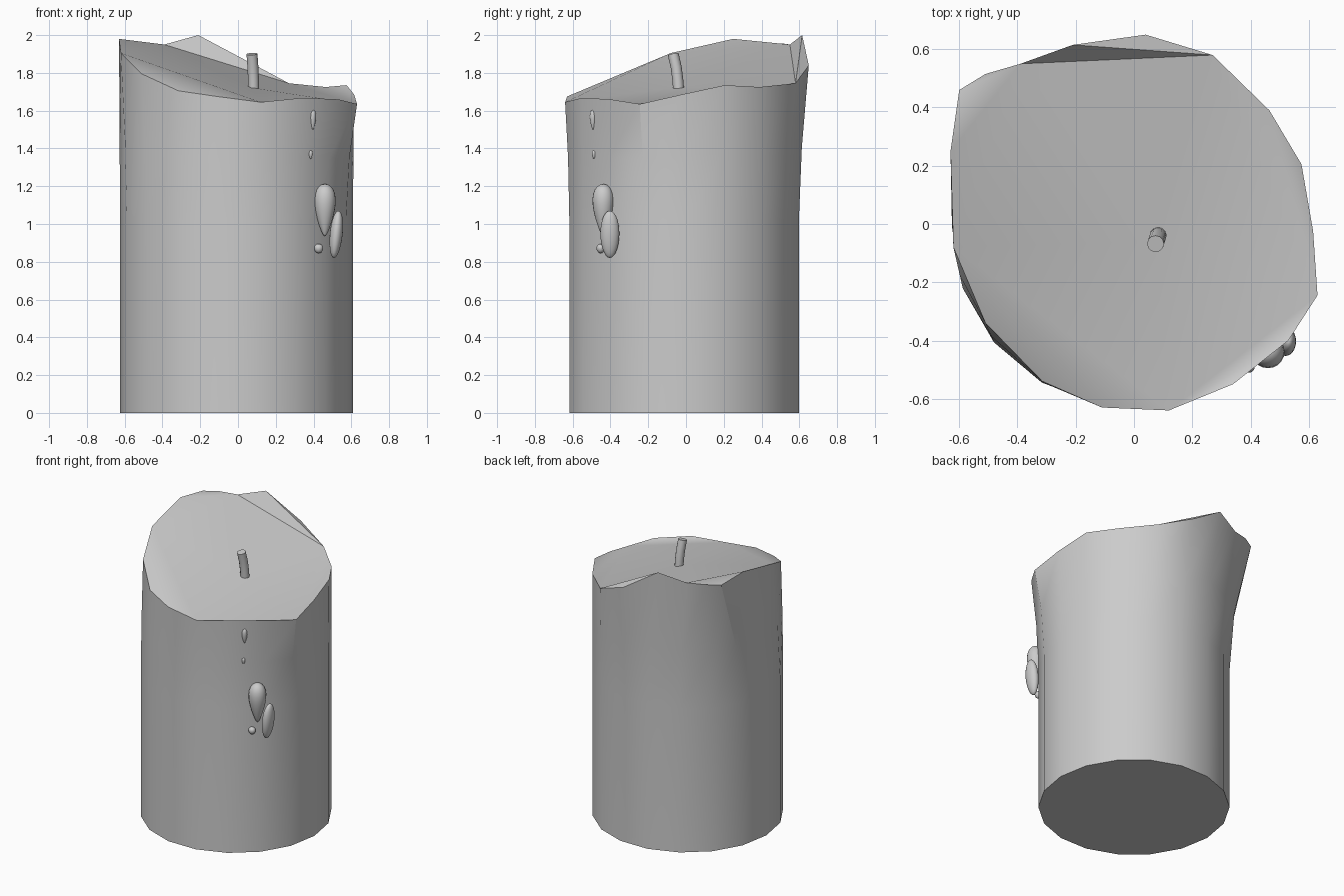
import bpy, bmesh, math
from mathutils import Vector

if "Cube" in bpy.data.objects:
    bpy.data.objects.remove(bpy.data.objects["Cube"])


def finish(bm, name, angle=30):
    bmesh.ops.recalc_face_normals(bm, faces=bm.faces)
    me = bpy.data.meshes.new(name)
    bm.to_mesh(me)
    bm.free()
    ob = bpy.data.objects.new(name, me)
    bpy.context.scene.collection.objects.link(ob)
    bpy.ops.object.select_all(action='DESELECT')
    bpy.context.view_layer.objects.active = ob
    ob.select_set(True)
    bpy.ops.object.shade_smooth_by_angle(angle=math.radians(angle))
    return ob


def bridge(bm, a, b):
    n = len(a)
    for i in range(n):
        j = (i + 1) % n
        bm.faces.new((a[i], a[j], b[j], b[i]))


# Candle body: 18 sided cylinder flaring into a melted, uneven rim
RIM = [(.615, -.025, 1.685), (.575, .205, 1.735), (.465, .39, 1.725),
       (.27, .58, 1.745), (.04, .65, 1.84), (-.21, .615, 2.0),
       (-.39, .55, 1.95), (-.51, .515, 1.955), (-.6, .46, 1.955),
       (-.63, .25, 1.98), (-.62, -.08, 1.905), (-.51, -.34, 1.795),
       (-.315, -.54, 1.705), (-.11, -.63, 1.675), (.12, -.64, 1.645),
       (.34, -.55, 1.668), (.53, -.4, 1.66), (.63, -.245, 1.635)]
N = len(RIM)
bm = bmesh.new()
rings = []
for z, w in ((0, 0), (1.02, 0), (1.38, .3)):
    ring = []
    for i, p in enumerate(RIM):
        a = math.tau * i / N
        x, y = -.008 + .617 * math.cos(a), -.01 + .617 * math.sin(a)
        zz = z + w * (p[2] - 1.75) if z else 0
        ring.append(bm.verts.new((x + w * (p[0] - x), y + w * (p[1] - y), zz)))
    rings.append(ring)
rim = [bm.verts.new(p) for p in RIM]
rings.append(rim)
for a, b in zip(rings, rings[1:]):
    bridge(bm, a, b)
bm.faces.new(rings[0][::-1])
# Sloping wax top: flat middle, with the rim curling up around it
centre = bm.verts.new((.07, -.06, 1.722))
corners = [3, 6, 10, 14, 17]
for a, b in zip(corners, corners[1:] + [corners[0] + N]):
    span = [rim[k % N] for k in range(a, b + 1)]
    bm.faces.new((centre, span[0], span[-1]))
    for k in range(1, len(span) - 1):
        bm.faces.new((span[0], span[k], span[k + 1]))
finish(bm, "candle_body")

# Wick: short bent tube
bm = bmesh.new()
path = [(.083, -.038, 1.69), (.082, -.043, 1.76), (.079, -.052, 1.83), (.074, -.068, 1.9)]
wick = []
for k, p in enumerate(path):
    t = (Vector(path[min(k + 1, 3)]) - Vector(path[max(k - 1, 0)])).normalized()
    u = Vector((1, 0, 0))
    u = (u - t * u.dot(t)).normalized()
    v = t.cross(u)
    wick.append([bm.verts.new(Vector(p) + .029 * (u * math.cos(a) + v * math.sin(a)))
                 for a in (math.tau * i / 12 for i in range(12))])
for a, b in zip(wick, wick[1:]):
    bridge(bm, a, b)
bm.faces.new(wick[0][::-1])
bm.faces.new(wick[-1])
finish(bm, "wick", 40)


# Wax drips: teardrops, wide at the top and narrowing downward
def drip(name, x, y, z0, z1, rx, ry, taper, lean=0):
    bm = bmesh.new()
    bmesh.ops.create_uvsphere(bm, u_segments=20, v_segments=14, radius=1)
    for v in bm.verts:
        f = 1 + taper * v.co.z
        v.co = (x + v.co.x * f * rx + lean * v.co.z, y + v.co.y * f * ry,
                (z0 + z1) / 2 + v.co.z * (z1 - z0) / 2)
    finish(bm, name, 60)


drip("drip_upper", .396, -.492, 1.5, 1.605, .017, .017, .4)
drip("drip_speck", .384, -.487, 1.345, 1.39, .011, .011, .3)
drip("drip_large", .46, -.438, .935, 1.212, .052, .052, .5)
drip("drip_long", .52, -.403, .82, 1.07, .034, .05, .05, .012)
drip("drip_bead", .427, -.452, .845, .895, .024, .022, .1)
